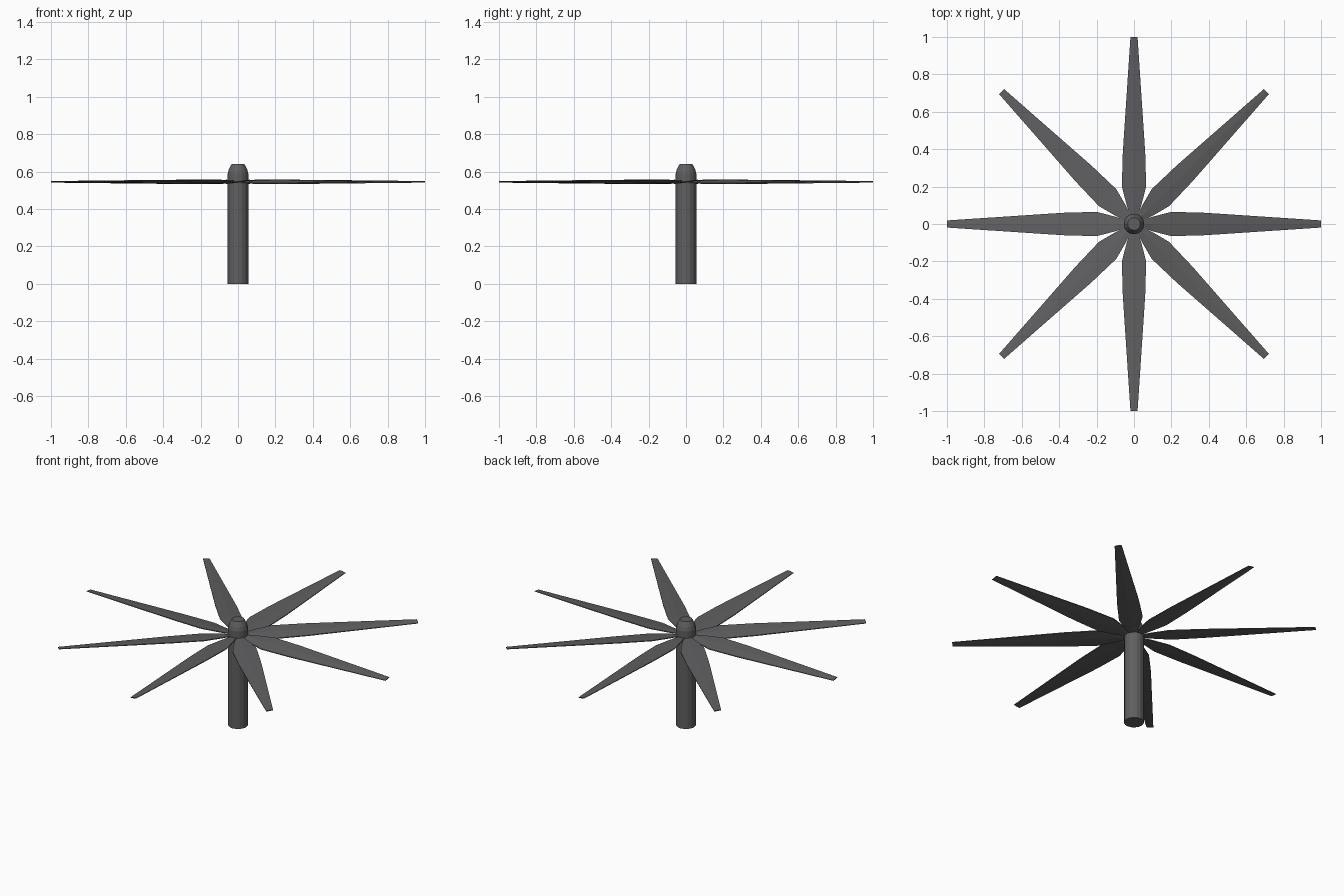
import bpy, bmesh, math
from mathutils import Matrix

if "Cube" in bpy.data.objects:
    bpy.data.objects.remove(bpy.data.objects["Cube"])

grey = bpy.data.materials.new("dark grey")
grey.diffuse_color = (0.115, 0.115, 0.12, 1)
grey.use_nodes = True
grey.node_tree.nodes["Principled BSDF"].inputs["Base Color"].default_value = grey.diffuse_color


def loft(name, rings, matrix=Matrix()):
    """Skin a list of equal-length rings and cap both ends."""
    bm = bmesh.new()
    loops = [[bm.verts.new(p) for p in ring] for ring in rings]
    for a, b in zip(loops, loops[1:]):
        for i in range(len(a)):
            j = (i + 1) % len(a)
            bm.faces.new((a[i], a[j], b[j], b[i]))
    bm.faces.new(loops[0])
    bm.faces.new(loops[-1])
    bmesh.ops.recalc_face_normals(bm, faces=bm.faces)
    bm.transform(matrix)
    mesh = bpy.data.meshes.new(name)
    bm.to_mesh(mesh)
    bm.free()
    mesh.materials.append(grey)
    obj = bpy.data.objects.new(name, mesh)
    bpy.context.collection.objects.link(obj)
    return obj


# Shaft with a tapered cap
SIDES = 16
profile = [(0.055, 0), (0.055, 0.59), (0.049, 0.612), (0.034, 0.64)]
shaft = loft("shaft", [
    [(r * math.cos(2 * math.pi * i / SIDES), r * math.sin(2 * math.pi * i / SIDES), z)
     for i in range(SIDES)] for r, z in profile])

# Blade stations: distance out, half width, half thickness, edge rise per width
stations = [(0.02, 0.012, 0.005, 0.14), (0.10, 0.039, 0.005, 0.14),
            (0.20, 0.065, 0.005, 0.14), (0.38, 0.060, 0.005, 0.14),
            (1.00, 0.019, 0.003, 0.14)]
rings = []
for x, w, t, pitch in stations:
    section = [(-w, -t * 0.5), (0, -t), (w, -t * 0.5), (w, t * 0.5), (0, t), (-w, t * 0.5)]
    rings.append([(x, y, 0.545 + z + y * pitch) for y, z in section])

# Eight pitched blades around the hub
for k in range(8):
    loft(f"blade_{k + 1}", rings, Matrix.Rotation(k * math.pi / 4, 4, 'Z'))
